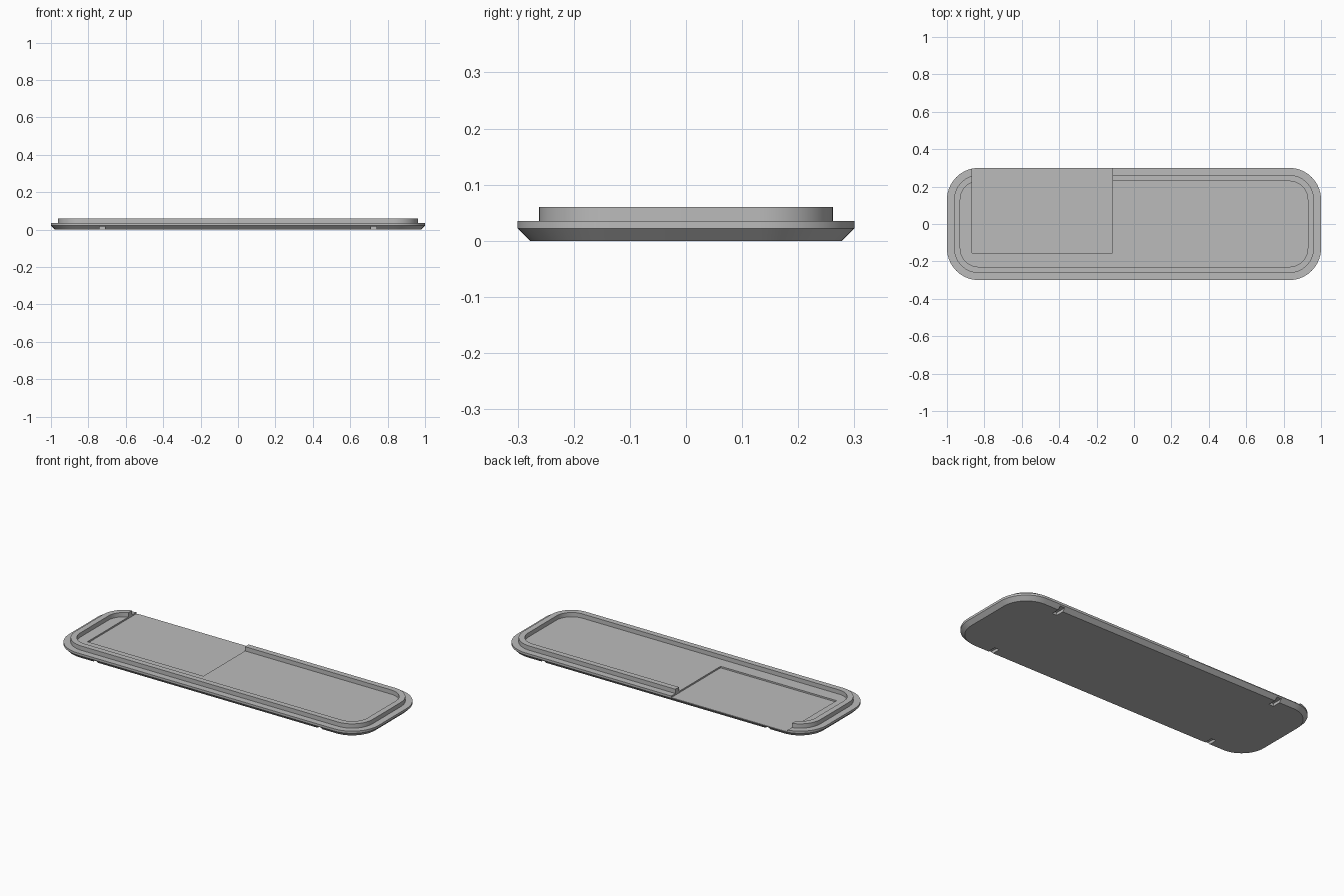
import bpy, bmesh
from math import sin, cos, pi, radians

cube = bpy.data.objects.get("Cube")
if cube:
    bpy.data.objects.remove(cube, do_unlink=True)

HALF_X, HALF_Y, RADIUS, STEPS = 1.0, 0.3, 0.17, 14

grey = bpy.data.materials.new("plain grey")
grey.use_nodes = True
colour = (0.5, 0.5, 0.5, 1)
grey.diffuse_color = colour
grey.node_tree.nodes["Principled BSDF"].inputs["Base Color"].default_value = colour


def rounded_ring(bm, z, inset):
    """Rounded rectangle, moved inward from the outer edge by inset."""
    r = RADIUS - inset
    ring = []
    for corner, (sx, sy) in enumerate([(1, 1), (-1, 1), (-1, -1), (1, -1)]):
        for i in range(STEPS + 1):
            a = (corner + i / STEPS) * pi / 2
            ring.append(bm.verts.new((sx * (HALF_X - RADIUS) + r * cos(a),
                                      sy * (HALF_Y - RADIUS) + r * sin(a), z)))
    return ring


def finish(bm, name):
    bmesh.ops.recalc_face_normals(bm, faces=bm.faces)
    mesh = bpy.data.meshes.new(name)
    bm.to_mesh(mesh)
    bm.free()
    ob = bpy.data.objects.new(name, mesh)
    bpy.context.collection.objects.link(ob)
    return ob


def box(name, x0, x1, y0, y1, z0, z1):
    bm = bmesh.new()
    bmesh.ops.create_cube(bm, size=1)
    for v in bm.verts:
        v.co = [lo if c < 0 else hi for c, lo, hi in
                zip(v.co, (x0, y0, z0), (x1, y1, z1))]
    return finish(bm, name)


# Lid: chamfered plate with a raised lip, as (height, inset) steps
steps = [(0, 0.022), (0.022, 0), (0.035, 0), (0.035, 0.038),
         (0.06, 0.038), (0.06, 0.071), (0.035, 0.071)]
bm = bmesh.new()
rings = [rounded_ring(bm, z, inset) for z, inset in steps]
for low, high in zip(rings, rings[1:]):
    for i in range(len(low)):
        j = (i + 1) % len(low)
        bm.faces.new((low[i], low[j], high[j], high[i]))
bm.faces.new(rings[0][::-1])
bm.faces.new(rings[-1])
lid = finish(bm, "lid")
lid.data.materials.append(grey)

# Shallow pocket open at the back, and four notches under the edge
cutters = [box("pocket_cutter", -0.865, -0.115, -0.155, 0.4, 0.026, 0.2)]
for x in (-0.725, 0.725):
    for side in (-1, 1):
        y0, y1 = sorted((side * 0.23, side * 0.4))
        cutters.append(box("notch_cutter", x - 0.015, x + 0.015, y0, y1, -0.1, 0.016))
for cutter in cutters:
    cutter.hide_render = True
    mod = lid.modifiers.new("cut", 'BOOLEAN')
    mod.operation = 'DIFFERENCE'
    mod.solver = 'EXACT'
    mod.object = cutter

# Apply the cuts and drop the cutters
graph = bpy.context.evaluated_depsgraph_get()
cut_mesh = bpy.data.meshes.new_from_object(lid.evaluated_get(graph))
lid.modifiers.clear()
lid.data = cut_mesh
for cutter in cutters:
    bpy.data.objects.remove(cutter, do_unlink=True)

# Smooth corners, sharp steps
bpy.ops.object.select_all(action='DESELECT')
lid.select_set(True)
bpy.context.view_layer.objects.active = lid
bpy.ops.object.shade_smooth_by_angle(angle=radians(25))
